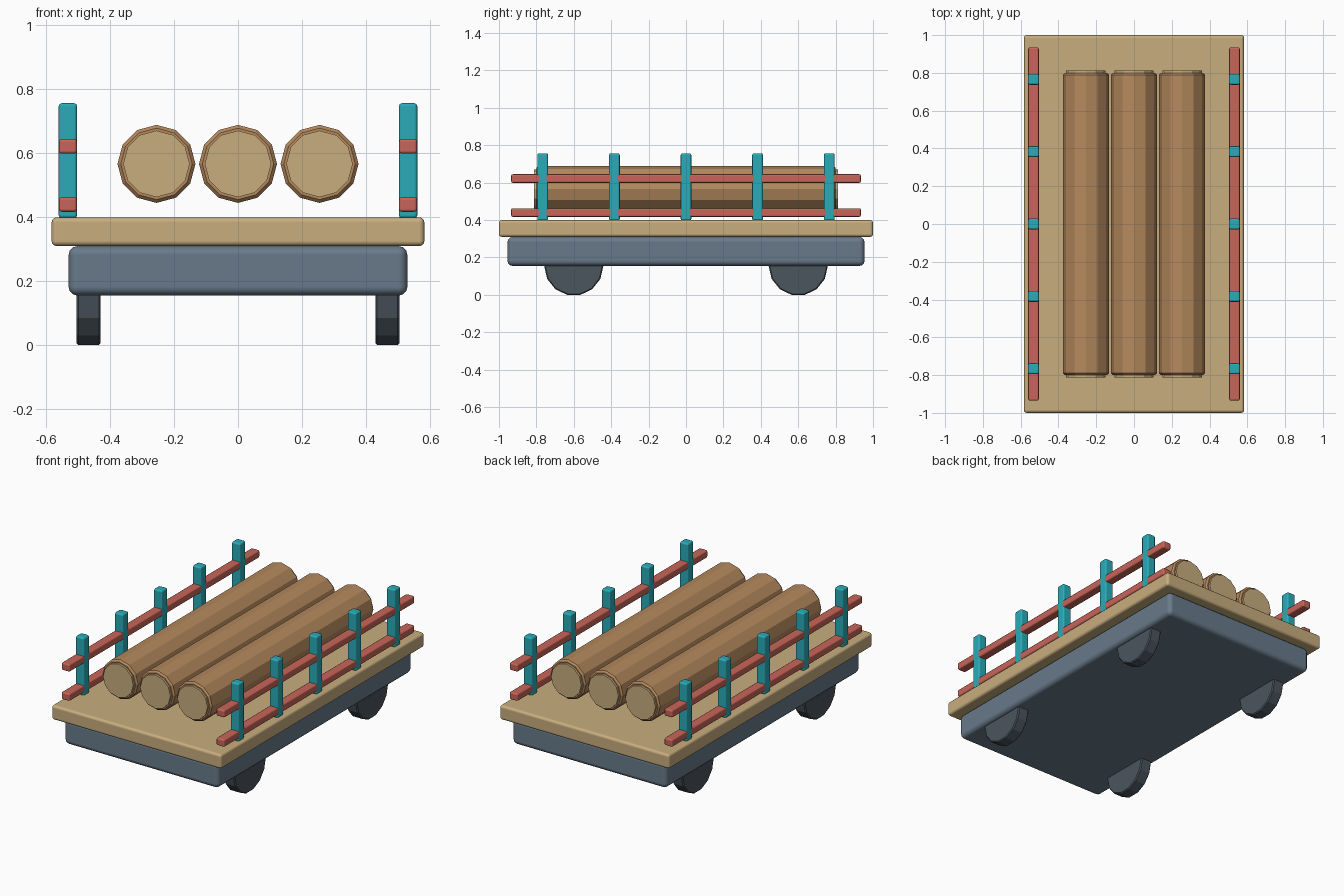
import bpy, bmesh, math
from mathutils import Matrix

if "Cube" in bpy.data.objects:
    bpy.data.objects.remove(bpy.data.objects["Cube"])


def material(name, rgb):
    m = bpy.data.materials.new(name)
    m.diffuse_color = (*rgb, 1)
    m.use_nodes = True
    m.node_tree.nodes["Principled BSDF"].inputs["Base Color"].default_value = m.diffuse_color
    return m


TAN = material("pale wood", (0.58, 0.42, 0.21))
BARK = material("brown bark", (0.46, 0.25, 0.11))
RED = material("coral red", (0.58, 0.13, 0.10))
TEAL = material("teal", (0.023, 0.41, 0.48))
STEEL = material("slate blue", (0.14, 0.195, 0.255))
RUBBER = material("dark rubber", (0.07, 0.09, 0.112))


def finish(name, bm, loc, mat, bevel, segments, smooth):
    me = bpy.data.meshes.new(name)
    for f in bm.faces:
        f.smooth = smooth
    bm.to_mesh(me)
    bm.free()
    me.materials.append(mat)
    ob = bpy.data.objects.new(name, me)
    ob.location = loc
    bpy.context.collection.objects.link(ob)
    if bevel:
        mod = ob.modifiers.new("rounded edges", 'BEVEL')
        mod.width = bevel
        mod.segments = segments
        mod.limit_method = 'ANGLE'
        mod.angle_limit = math.radians(50)
        mod.harden_normals = smooth
    return ob


def box(name, loc, size, mat, bevel, segments=3):
    bm = bmesh.new()
    bmesh.ops.create_cube(bm, size=1)
    bmesh.ops.scale(bm, vec=size, verts=bm.verts)
    return finish(name, bm, loc, mat, bevel, segments, True)


def cylinder(name, loc, radius, length, sides, axis, mat, bevel=0):
    bm = bmesh.new()
    turn = Matrix.Rotation(math.pi / 2, 4, 'Y' if axis == 'X' else 'X')
    bmesh.ops.create_cone(bm, cap_ends=True, segments=sides, radius1=radius,
                          radius2=radius, depth=length, matrix=turn)
    return finish(name, bm, loc, mat, bevel, 1, False)


# Flat bed and chassis
box("deck", (0, 0, 0.355), (1.166, 2.0, 0.09), TAN, 0.016)
box("chassis", (0, 0, 0.2325), (1.06, 1.91, 0.155), STEEL, 0.028)

# Wheels tucked under the chassis
for x in (-0.467, 0.467):
    for y in (-0.6, 0.6):
        cylinder("wheel", (x, y, 0.154), 0.158, 0.075, 14, 'X', RUBBER, 0.006)

# Side fences: posts with two rails
for x in (-0.532, 0.532):
    for i in range(-2, 3):
        box("fence_post", (x, i * 0.383, 0.577), (0.058, 0.058, 0.36),
            TEAL, 0.01, 2)
    for z in (0.44, 0.622):
        box("fence_rail", (x, 0, z), (0.0566, 1.87, 0.046), RED, 0.009, 2)

# Logs with pale cut ends standing slightly proud
for x in (-0.255, 0, 0.255):
    cylinder("log", (x, 0, 0.567), 0.122, 1.6, 12, 'Y', BARK, 0.01)
    for y in (-0.802, 0.802):
        cylinder("log_end", (x, y, 0.567), 0.104, 0.02, 12, 'Y', TAN)
